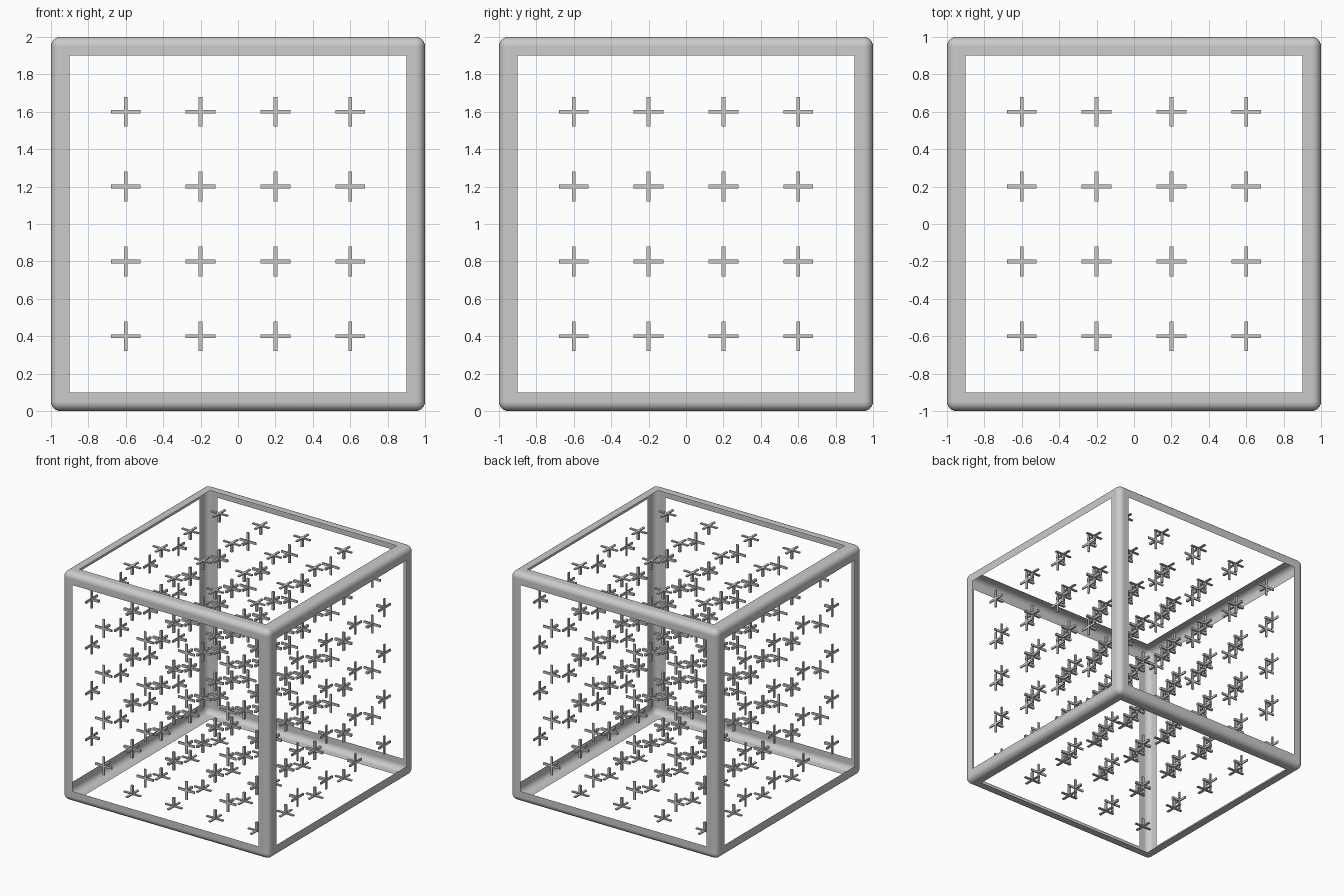
import bpy
import bmesh
from itertools import product
from mathutils import Matrix, Vector

old = bpy.data.objects.get("Cube")
if old:
    bpy.data.objects.remove(old, do_unlink=True)

SIZE = 2.0       # outer side of the frame
ROUND = 0.05     # radius of the outer edges
RIM = 0.1        # width of the rim on each side
PITCH = 0.4      # spacing of the crosses
ARM = 0.08       # reach of one arm from the centre
THICK = 0.02     # thickness of an arm

grey_rgba = (0.6, 0.6, 0.6, 1.0)
grey = bpy.data.materials.new("light_grey")
grey.use_nodes = True
grey.diffuse_color = grey_rgba
grey.node_tree.nodes["Principled BSDF"].inputs["Base Color"].default_value = grey_rgba


def make_object(name, bm):
    mesh = bpy.data.meshes.new(name)
    bm.normal_update()
    bm.to_mesh(mesh)
    bm.free()
    mesh.materials.append(grey)
    obj = bpy.data.objects.new(name, mesh)
    obj.location.z = SIZE / 2
    bpy.context.collection.objects.link(obj)
    return obj


def add_cross(bm, centre):
    """Small cube with an arm extruded from every face."""
    core = bmesh.ops.create_cube(bm, size=THICK, matrix=Matrix.Translation(centre))
    faces = {f for v in core["verts"] for f in v.link_faces}
    for face in faces:
        face.normal_update()
        normal = face.normal.copy()
        arm = bmesh.ops.extrude_discrete_faces(bm, faces=[face])["faces"][0]
        bmesh.ops.translate(bm, verts=arm.verts[:], vec=normal * (ARM - THICK / 2))


# Frame: rounded cube shell with a square opening in each side
bm = bmesh.new()
bmesh.ops.create_cube(bm, size=SIZE)
bmesh.ops.bevel(bm, geom=bm.edges[:] + bm.verts[:], offset=ROUND,
                offset_type='OFFSET', segments=6, profile=0.5, affect='EDGES')
sides = [f for f in bm.faces if f.calc_area() > 1]
bmesh.ops.inset_individual(bm, faces=sides, thickness=RIM - ROUND,
                           use_even_offset=True)
bmesh.ops.delete(bm, geom=[f for f in bm.faces if f.calc_area() > 1],
                 context='FACES')
frame = make_object("cube_frame", bm)
bpy.context.view_layer.objects.active = frame
frame.select_set(True)
bpy.ops.object.shade_smooth_by_angle()
frame.modifiers.new("flat_rims", 'WEIGHTED_NORMAL')

# Crosses: a lattice filling the cube and its sides, but not its edges
bm = bmesh.new()
steps = [PITCH * (i - 2.5) for i in range(6)]
for node in product(steps, repeat=3):
    on_side = sum(abs(c) > SIZE / 2 - RIM for c in node)
    if on_side < 2:
        add_cross(bm, Vector(node))

# Trim the outer crosses flush with the sides of the cube
for axis, sign in product(range(3), (-1, 1)):
    normal = Vector((0, 0, 0))
    normal[axis] = sign
    bmesh.ops.bisect_plane(bm, geom=bm.verts[:] + bm.edges[:] + bm.faces[:],
                           plane_co=normal * SIZE / 2, plane_no=normal,
                           clear_outer=True)
    rims = [e for e in bm.edges if e.is_boundary]
    bmesh.ops.holes_fill(bm, edges=rims, sides=0)
make_object("cross_lattice", bm)
